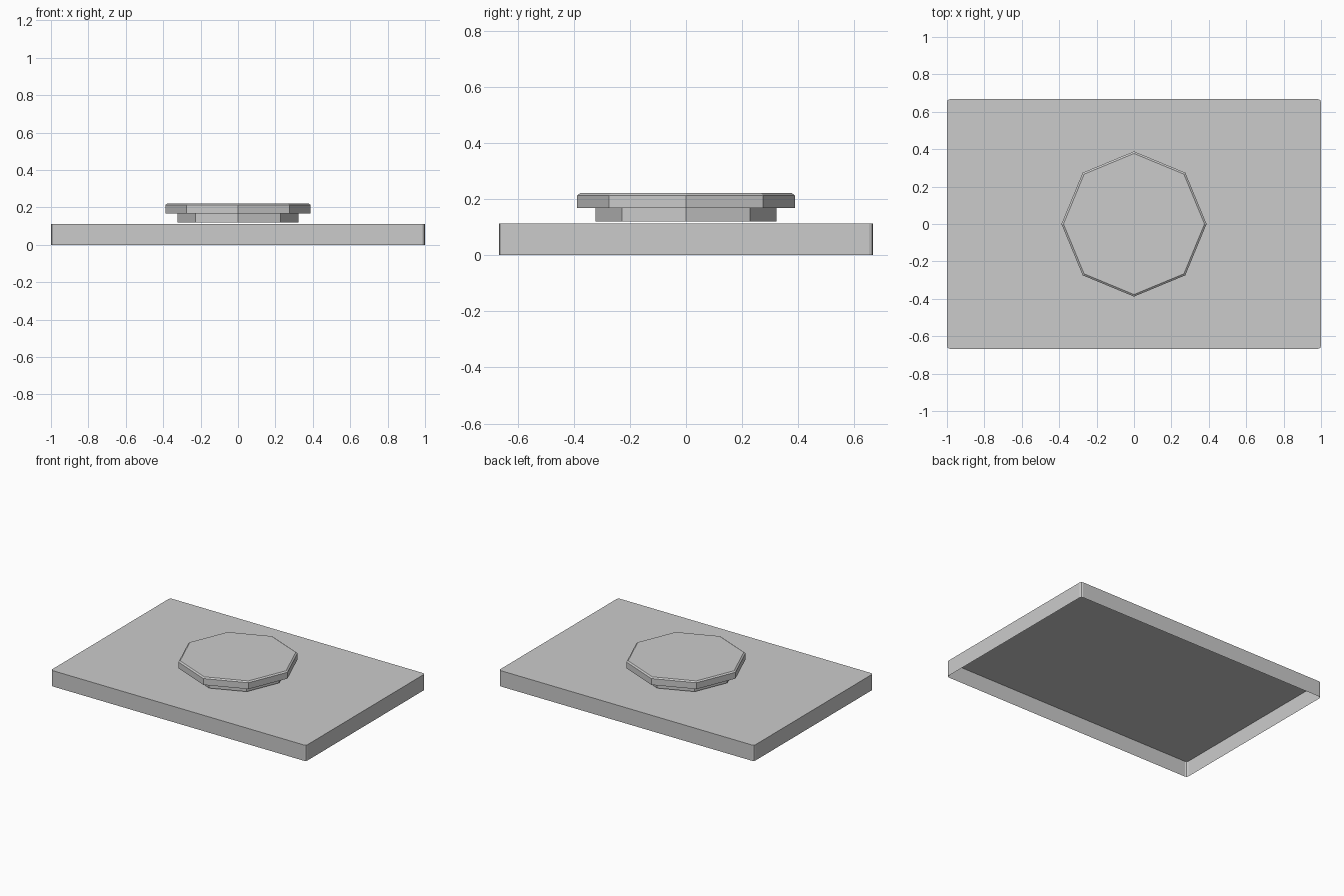
import bpy
import bmesh
from math import cos, sin, pi

cube = bpy.data.objects.get("Cube")
if cube:
    bpy.data.objects.remove(cube, do_unlink=True)

# Single plain grey
grey = bpy.data.materials.new("plain_grey")
grey.use_nodes = True
grey.diffuse_color = (0.6, 0.6, 0.6, 1)
grey.node_tree.nodes["Principled BSDF"].inputs["Base Color"].default_value = (0.6, 0.6, 0.6, 1)


def loft(name, rings, cap_bottom=True):
    """Join stacked rings of equal point count into a flat-shaded part."""
    bm = bmesh.new()
    loops = [[bm.verts.new(p) for p in ring] for ring in rings]
    for low, high in zip(loops, loops[1:]):
        n = len(low)
        for i in range(n):
            j = (i + 1) % n
            bm.faces.new((low[i], low[j], high[j], high[i]))
    bm.faces.new(loops[-1])
    if cap_bottom:
        bm.faces.new(loops[0][::-1])
    mesh = bpy.data.meshes.new(name)
    bm.to_mesh(mesh)
    bm.free()
    mesh.materials.append(grey)
    obj = bpy.data.objects.new(name, mesh)
    bpy.context.collection.objects.link(obj)
    return obj


def octagon(radius, z):
    return [(radius * cos(i * pi / 4), radius * sin(i * pi / 4), z) for i in range(8)]


def rounded_rectangle(half_x, half_y, radius, z, steps=2):
    points = []
    for corner, (sx, sy) in enumerate([(1, 1), (-1, 1), (-1, -1), (1, -1)]):
        for k in range(steps + 1):
            a = (corner + k / steps) * pi / 2
            points.append((sx * (half_x - radius) + radius * cos(a),
                           sy * (half_y - radius) + radius * sin(a), z))
    return points


# Hollow plate, open underneath
loft("base_plate", [rounded_rectangle(1, 0.667, 0.015, z) for z in (0, 0.112)],
     cap_bottom=False)

# Narrow octagonal neck, just clear of the plate
loft("button_neck", [octagon(0.323, z) for z in (0.12, 0.168)])

# Wider octagonal cap with a chamfered top edge
loft("button_cap", [octagon(0.388, 0.168), octagon(0.388, 0.213), octagon(0.377, 0.221)])
